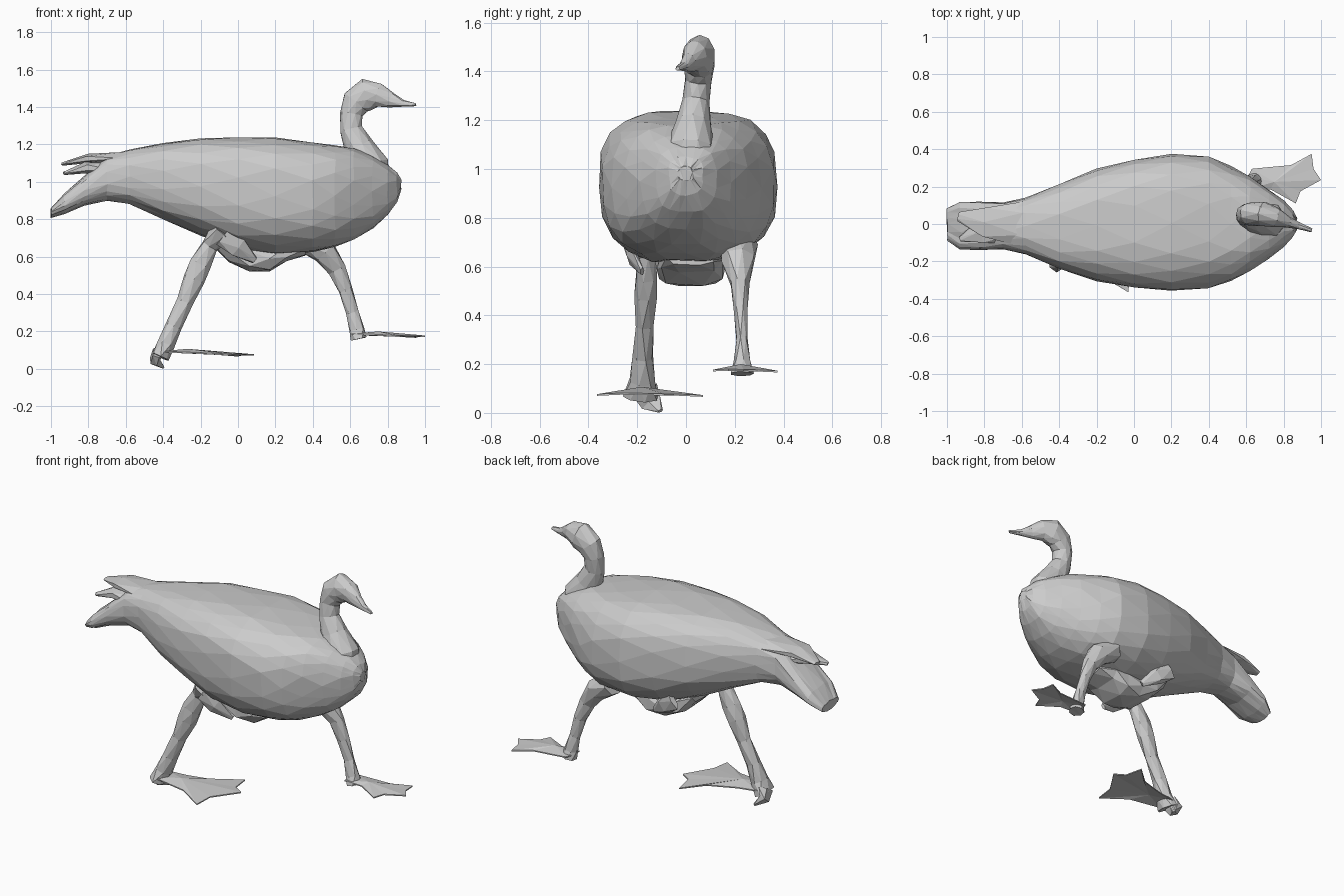
import bpy, bmesh, random
from math import cos, sin, tau
from mathutils import Vector

random.seed(4)


def power(v, e):
    return abs(v) ** e * (1 if v >= 0 else -1)


def finish(name, bm):
    bmesh.ops.recalc_face_normals(bm, faces=bm.faces)
    bmesh.ops.triangulate(bm, faces=bm.faces)
    mesh = bpy.data.meshes.new(name)
    bm.to_mesh(mesh)
    bm.free()
    obj = bpy.data.objects.new(name, mesh)
    bpy.context.collection.objects.link(obj)
    return obj


def loft(name, rings, sides=8, axis=None, top=2.0, bottom=2.0, jitter=0.0):
    """Skin rings (x, y, z, half width, half depth) into a closed faceted tube.
    top and bottom set how boxy the upper and lower halves are."""
    bm = bmesh.new()
    pts = [Vector(r[:3]) for r in rings]
    loops = []
    for i, r in enumerate(rings):
        t = axis or pts[min(i + 1, len(pts) - 1)] - pts[max(i - 1, 0)]
        t = t.normalized()
        u = Vector((0, 1, 0))
        u = (u - t * t.dot(u)).normalized()
        n = t.cross(u)
        loop = []
        for k in range(sides):
            a = tau * (k + 0.5 * (i % 2)) / sides
            e = 2 / (top if sin(a) > 0 else bottom)
            p = pts[i] + u * r[3] * power(cos(a), e) + n * r[4] * power(sin(a), e)
            p += Vector([random.uniform(-jitter, jitter) for _ in range(3)])
            loop.append(bm.verts.new(p))
        loops.append(loop)
    for i, (a, b) in enumerate(zip(loops, loops[1:])):
        for k in range(sides):
            j = (k + 1) % sides
            if i % 2 == 0:
                bm.faces.new((a[k], a[j], b[k]))
                bm.faces.new((a[j], b[j], b[k]))
            else:
                bm.faces.new((a[k], a[j], b[j]))
                bm.faces.new((a[k], b[j], b[k]))
    bm.faces.new(loops[0])
    bm.faces.new(loops[-1])
    return finish(name, bm)


def webbed_foot(name, ankle, outline):
    """Thin three-toed web sloping gently down to the toes."""
    bm = bmesh.new()
    x, y, z = ankle
    layers = []
    for dz in (0, 0.007):
        rim = [bm.verts.new((x + px, y + py, z + dz - .03 * px - .05 * abs(py)))
               for px, py in outline]
        hub = bm.verts.new((x + .12, y, z + dz + 0.01))
        layers.append(rim)
        for k in range(len(rim)):
            bm.faces.new((rim[k], rim[(k + 1) % len(rim)], hub))
    for k in range(len(outline)):
        j = (k + 1) % len(outline)
        bm.faces.new((layers[0][k], layers[0][j], layers[1][j], layers[1][k]))
    return finish(name, bm)


# Body and drooping tail: x, y centre, half width, underside z, back z
stations = [
    (-1.0, .0, .085, .81, .86), (-.93, -.01, .125, .83, .935), (-.82, -.01, .13, .875, 1.03),
    (-.70, -.01, .125, .895, 1.14), (-.58, -.01, .15, .88, 1.17), (-.4, -.015, .228, .80, 1.205),
    (-.2, -.005, .298, .71, 1.235), (0, 0, .342, .64, 1.24), (.2, .008, .368, .61, 1.24),
    (.4, .008, .352, .625, 1.215), (.52, .0, .308, .65, 1.195), (.62, 0, .25, .69, 1.18),
    (.72, 0, .185, .75, 1.14), (.80, 0, .125, .82, 1.09), (.85, 0, .07, .89, 1.05),
    (.87, 0, .03, .95, 1.01)]
loft("body", [(x, y, (lo + hi) / 2, w, (hi - lo) / 2) for x, y, w, lo, hi in stations],
     20, Vector((1, 0, 0)), 3.0, 2.5, 0.004)

# Neck, head and bill
loft("neck_and_head", [
    (.64, .01, .88, .08, .09), (.71, .015, .99, .115, .11), (.71, .02, 1.09, .10, .10),
    (.645, .03, 1.185, .075, .082), (.605, .04, 1.28, .055, .062), (.605, .05, 1.36, .056, .062),
    (.63, .055, 1.425, .064, .08), (.69, .055, 1.465, .067, .087), (.755, .035, 1.462, .054, .064),
    (.82, .01, 1.437, .03, .04), (.88, -.01, 1.42, .02, .02), (.95, -.035, 1.412, .010, .008)],
    10, jitter=0.002)

# Raised tail feathers
loft("upper_tail_feather", [(-.6, 0, 1.125, .12, .04), (-.8, .01, 1.125, .09, .025),
                            (-.94, .04, 1.095, .025, .01)], 6)
loft("middle_tail_feather", [(-.66, -.01, 1.06, .1, .05), (-.82, -.04, 1.075, .07, .03),
                             (-.93, -.08, 1.045, .015, .01)], 6)

# Folded skin under the belly, with side flaps
loft("belly_fold", [(-.14, .02, .70, .12, .04), (-.05, .02, .63, .15, .06),
                    (.06, .02, .59, .14, .07), (.17, .02, .59, .14, .07),
                    (.26, .02, .625, .13, .05), (.36, .02, .64, .1, .035)],
     7, Vector((1, 0, 0)), 3, 3)
for side in (-1, 1):
    loft("belly_flap", [(-.08, side * .24, .71, .02, .06), (0, side * .225, .65, .02, .055),
                        (.09, side * .18, .58, .01, .02)], 5)

# Trailing leg with a knobbly joint
loft("trailing_leg", [(-.08, -.19, .74, .08, .07), (-.15, -.165, .66, .04, .045),
                      (-.20, -.165, .56, .045, .06), (-.235, -.165, .48, .05, .06),
                      (-.285, -.17, .36, .037, .045), (-.345, -.175, .23, .042, .045),
                      (-.385, -.18, .13, .055, .05), (-.415, -.185, .065, .075, .05)],
     7, jitter=0.003)
webbed_foot("trailing_foot", (-.39, -.18, .09), [
    (-.02, -.06), (.2, -.09), (.36, -.185), (.37, -.07), (.475, .09), (.41, .13),
    (.39, .25), (.28, .14), (.1, .08), (-.02, .06)])
loft("trailing_hind_toe", [(-.43, -.17, .09, .06, .03), (-.445, -.14, .045, .05, .03),
                           (-.40, -.105, .008, .012, .008)], 5)

# Leading leg
loft("leading_leg", [(.36, .215, .69, .08, .07), (.465, .215, .625, .07, .07),
                     (.53, .22, .53, .04, .05), (.575, .225, .42, .03, .038),
                     (.61, .23, .30, .025, .035), (.635, .23, .21, .036, .042),
                     (.645, .23, .16, .05, .045)], 7, jitter=0.002)
webbed_foot("leading_foot", (.63, .225, .183), [
    (-.02, -.04), (.1, -.04), (.235, -.115), (.26, -.05), (.37, .01), (.33, .07),
    (.32, .15), (.21, .09), (.1, .08), (.0, .07), (-.02, .03)])
